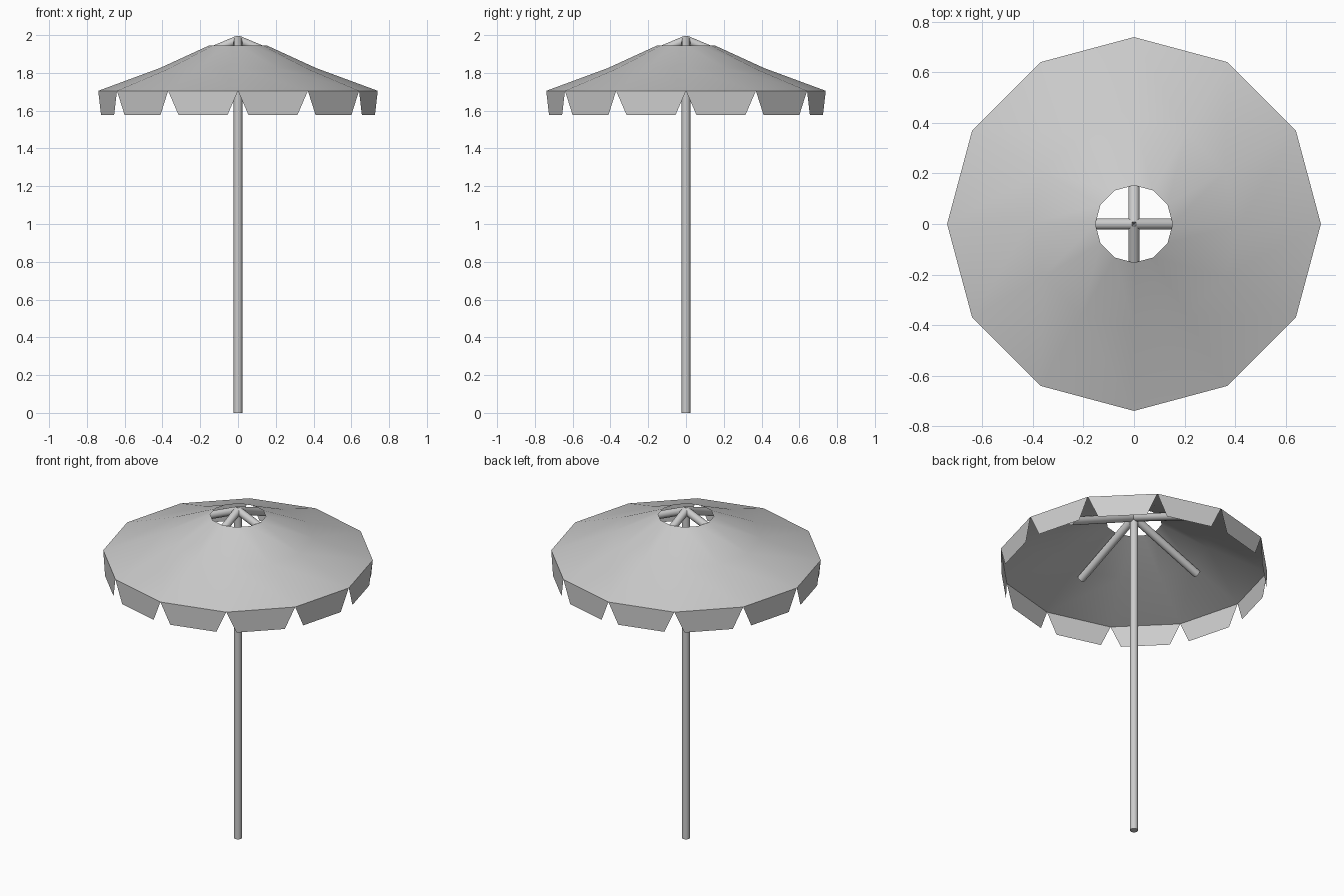
import bpy, bmesh, math
from mathutils import Vector

cube = bpy.data.objects.get("Cube")
if cube:
    bpy.data.objects.remove(cube)

SIDES = 12
PROFILE = [(0.153, 1.945), (0.415, 1.825), (0.74, 1.705)]  # radius, height
FLAP_BOTTOM = 1.577
FLAP_INSET = 0.15
TUBE = 0.0225
ARM_REACH = 0.45
ARM_DROP = 0.19

grey = bpy.data.materials.new("light grey")
grey.use_nodes = True
colour = (0.6, 0.6, 0.6, 1)
grey.diffuse_color = colour
grey.node_tree.nodes["Principled BSDF"].inputs["Base Color"].default_value = colour


def make_object(name, bm, angle):
    mesh = bpy.data.meshes.new(name)
    bm.to_mesh(mesh)
    bm.free()
    mesh.materials.append(grey)
    obj = bpy.data.objects.new(name, mesh)
    bpy.context.collection.objects.link(obj)
    bpy.ops.object.select_all(action="DESELECT")
    obj.select_set(True)
    bpy.context.view_layer.objects.active = obj
    bpy.ops.object.shade_smooth_by_angle(angle=math.radians(angle))
    return obj


def tube(name, start, end):
    start, end = Vector(start), Vector(end)
    axis = end - start
    bm = bmesh.new()
    bmesh.ops.create_cone(bm, cap_ends=True, segments=16, radius1=TUBE,
                          radius2=TUBE, depth=axis.length)
    bmesh.ops.rotate(bm, verts=bm.verts,
                     matrix=axis.to_track_quat("Z", "Y").to_matrix())
    bmesh.ops.translate(bm, verts=bm.verts, vec=(start + end) / 2)
    return make_object(name, bm, 40)


# Canopy: open vented roof made of rings
bm = bmesh.new()
rings = []
for radius, height in PROFILE:
    ring = []
    for i in range(SIDES):
        a = math.tau * i / SIDES
        ring.append(bm.verts.new((radius * math.cos(a), radius * math.sin(a), height)))
    rings.append(ring)
for inner, outer in zip(rings, rings[1:]):
    for i in range(SIDES):
        j = (i + 1) % SIDES
        bm.faces.new((inner[i], outer[i], outer[j], inner[j]))

# Valance: one tapered hanging flap per side
rim = rings[-1]
for i in range(SIDES):
    a, b = rim[i], rim[(i + 1) % SIDES]
    low = []
    for t in (FLAP_INSET, 1 - FLAP_INSET):
        p = a.co.lerp(b.co, t)
        low.append(bm.verts.new((p.x, p.y, FLAP_BOTTOM)))
    bm.faces.new((a, low[0], low[1], b))
make_object("canopy", bm, 35)

# Pole and four sloping support arms meeting at its head
slope = math.atan2(ARM_DROP, ARM_REACH)
hub = 2.0 - TUBE / math.cos(slope)
tube("pole", (0, 0, 0), (0, 0, hub))
for name, x, y in (("left", 1, 0), ("right", -1, 0), ("front", 0, -1), ("back", 0, 1)):
    tube(name + "_support_arm", (0, 0, hub),
         (x * ARM_REACH, y * ARM_REACH, hub - ARM_DROP))
